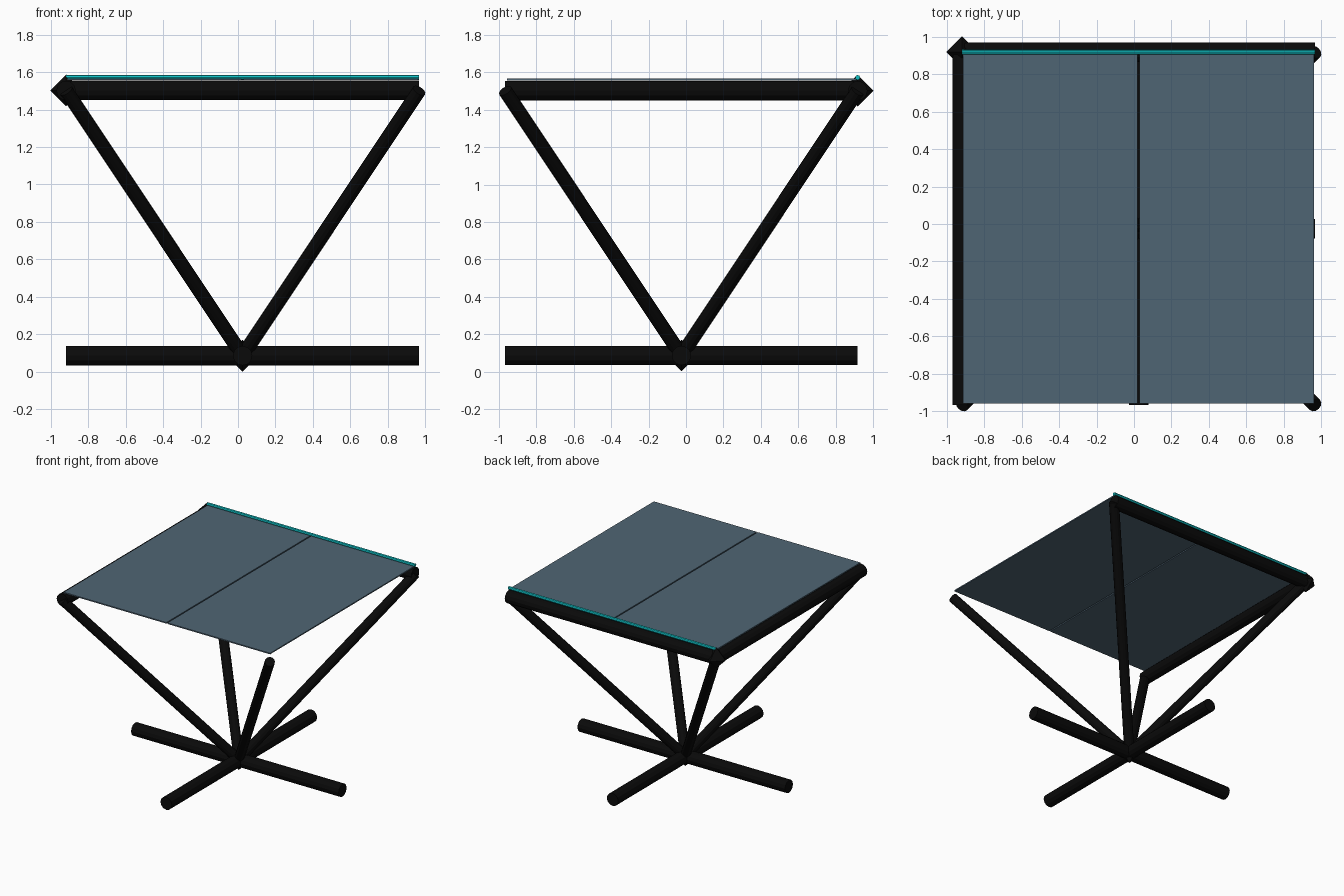
import bpy, bmesh
from mathutils import Vector

if "Cube" in bpy.data.objects:
    bpy.data.objects.remove(bpy.data.objects["Cube"])

CX, CY, H = 0.0245, -0.0245, 0.9425   # layout centre and half span
Z0, Z1 = 0.086, 1.502                 # base and top node heights


def mat(name, rgb):
    m = bpy.data.materials.new(name)
    m.diffuse_color = (*rgb, 1)
    m.use_nodes = True
    m.node_tree.nodes["Principled BSDF"].inputs["Base Color"].default_value = m.diffuse_color
    return m


BLACK = mat("matte black", (0.003, 0.003, 0.003))
SLATE = mat("slate blue", (0.078, 0.13, 0.175))
TEAL = mat("bright teal", (0.005, 0.52, 0.55))


def tube(name, a, b, r, m, sides=12):
    a, b = Vector(a), Vector(b)
    d = b - a
    bpy.ops.mesh.primitive_cylinder_add(vertices=sides, radius=r, depth=d.length, location=(a + b) / 2)
    o = bpy.context.object
    o.rotation_euler = d.to_track_quat('Z', 'Y').to_euler()
    o.name = name
    o.data.materials.append(m)


def box(name, lo, hi, m):
    lo, hi = Vector(lo), Vector(hi)
    bpy.ops.mesh.primitive_cube_add(size=1, location=(lo + hi) / 2)
    o = bpy.context.object
    o.scale = hi - lo
    o.name = name
    o.data.materials.append(m)


def octahedron(name, loc, r):
    bm = bmesh.new()
    for s in [(1, 0, 0), (-1, 0, 0), (0, 1, 0), (0, -1, 0), (0, 0, 1), (0, 0, -1)]:
        bm.verts.new(Vector(s) * r)
    bmesh.ops.convex_hull(bm, input=bm.verts[:])
    bmesh.ops.recalc_face_normals(bm, faces=bm.faces[:])
    me = bpy.data.meshes.new(name)
    bm.to_mesh(me)
    bm.free()
    me.materials.append(BLACK)
    o = bpy.data.objects.new(name, me)
    o.location = loc
    bpy.context.collection.objects.link(o)


# crossed floor beams
tube("base_beam_x", (CX - H, CY, Z0), (CX + H, CY, Z0), 0.052, BLACK)
tube("base_beam_y", (CX, CY - H, Z0), (CX, CY + H, Z0), 0.052, BLACK)

# four struts fanning out to the top corners
for sx, n in ((-1, "left"), (1, "right")):
    for sy, k in ((-1, "front"), (1, "back")):
        tube(f"strut_{k}_{n}", (CX, CY, Z0), (CX + sx * H, CY + sy * H, Z1), 0.038, BLACK)

# top beams on the back and left edges only
tube("top_beam_back", (CX - H, CY + H, Z1), (CX + H, CY + H, Z1), 0.052, BLACK)
tube("top_beam_left", (CX - H, CY - H, Z1), (CX - H, CY + H, Z1), 0.052, BLACK)

# joint nodes
octahedron("base_node", (CX, CY, Z0), 0.085)
octahedron("corner_node", (CX - H, CY + H, Z1), 0.085)

# two thin panels with a narrow gap
for s, n in ((-1, "left"), (1, "right")):
    xs = sorted((CX + s * 0.005, CX + s * 0.9375))
    box(f"panel_{n}", (xs[0], CY - 0.933, 1.557), (xs[1], CY + 0.933, 1.5665), SLATE)

# teal edge rod along the back
tube("edge_strip", (CX - H, CY + H, 1.572), (CX + H, CY + H, 1.572), 0.0135, TEAL, 8)
